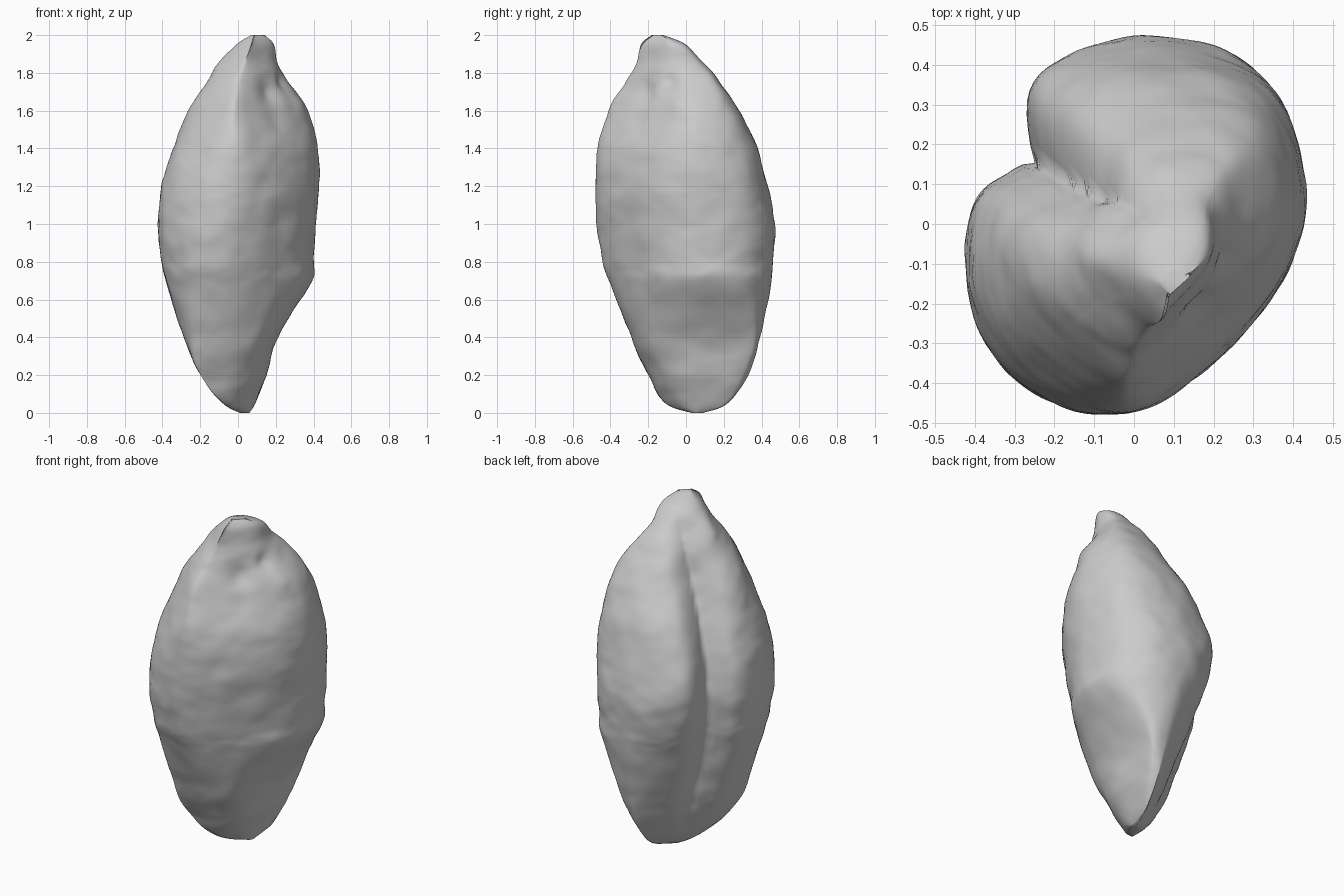
import bpy
import bmesh
import math
from mathutils import Vector, noise

cube = bpy.data.objects.get("Cube")
if cube:
    bpy.data.objects.remove(cube, do_unlink=True)

# Heights of the main cross-sections, in hundredths
HEIGHTS = [0, 5, 20, 40, 68, 80, 100, 120, 140, 160, 175, 185, 195, 200]

# Reach of the husk in eight compass directions at each height, in hundredths
REACH = {
    "east":      [6, 9, 15, 21, 38, 40, 41, 43, 42, 37, 27, 21, 19, 14],
    "northeast": [10, 21, 31, 39, 47, 48, 49, 48, 45, 38, 28, 18, 11, 0],
    "north":     [9, 22, 33, 39, 45, 46, 47, 43, 38, 28, 18, 10, 0, -12],
    "northwest": [3, 9, 17, 25, 35, 39, 44, 41, 33, 21, 13, 5, -4, -15],
    "west":      [-1, 8, 20, 29, 38, 41, 43, 41, 35, 27, 17, 11, 1, -7],
    "southwest": [-4, 13, 28, 36, 44, 47, 49, 47, 41, 33, 25, 17, 11, 6],
    "south":     [-3, 11, 20, 29, 40, 44, 47, 48, 47, 41, 32, 26, 24, 18],
    "southeast": [1, 6, 14, 23, 32, 34, 37, 39, 37, 30, 25, 22, 21, 18],
}
PROFILES = list(REACH.values())
STEPS = 8        # rings between two main heights
ROUNDING = 16    # points around each corner of a section

ALONG = Vector((1, 1)).normalized()     # broad axis of the kernel
ACROSS = Vector((1, -1)).normalized()   # thin axis, pointing away from the groove


def smooth_value(values, t):
    """Value of a smooth curve through evenly indexed values."""
    last = len(values) - 1
    i = min(int(t), last - 1)
    f = t - i
    a, b, c, d = (values[max(0, min(last, i + k))] for k in (-1, 0, 1, 2))
    tangent_b, tangent_c = (c - a) / 2, (d - b) / 2
    curve = (b + f * tangent_b
             + f * f * (3 * (c - b) - 2 * tangent_b - tangent_c)
             + f ** 3 * (2 * (b - c) + tangent_b + tangent_c))
    return curve / 100


def section(reach):
    """Rounded eight-sided outline touching the given reach on every side."""
    corners = []
    turn = math.pi / 4
    for k, h in enumerate(reach):
        normal = Vector((math.cos(k * turn), math.sin(k * turn)))
        side = Vector((-normal.y, normal.x))
        following = reach[(k + 1) % len(reach)]
        corners.append(normal * h + side * (following - h * math.cos(turn)) / math.sin(turn))
    outline = []
    for k, corner in enumerate(corners):
        start = (corners[k - 1] + corner) / 2
        end = (corner + corners[(k + 1) % len(corners)]) / 2
        for j in range(ROUNDING):
            f = j / ROUNDING
            outline.append(start * (1 - f) ** 2 + corner * 2 * f * (1 - f) + end * f * f)
    return outline


# Small hollows (positive) and swellings (negative): place, radius, depth
DENTS = [
    (Vector((0.15, -0.20, 1.68)), 0.07, 0.035),
    (Vector((0.24, -0.08, 1.75)), 0.05, 0.025),
    (Vector((0.20, -0.25, 1.54)), 0.05, 0.015),
    (Vector((0.32, -0.06, 1.63)), 0.05, -0.015),
    (Vector((0.36, -0.12, 0.7)), 0.1, -0.01),
]


def sculpt(flat, z, centre):
    """Press the groove, hollows and fine wrinkles into a surface point."""
    p = flat.copy()
    # long groove on the back, with a lower lip on its front side
    if (flat - centre).dot(ACROSS) < 0:
        depth = max(0, math.sin(math.pi * min(z / 1.95, 1) ** 1.4))
        groove_place = 0.06 - 0.13 * math.sin(math.pi * z / 2)
        d = flat.dot(ALONG) - groove_place
        press = 0.1 * math.exp(-(d / 0.09) ** 2) + 0.06 * math.exp(-abs(d) / 0.03)
        if d < 0:
            press += 0.06 * (math.exp(-(d / 0.2) ** 2) - math.exp(-(d / 0.06) ** 2))
        p += ACROSS * depth * press
    outward = flat - centre
    size = outward.length
    outward.normalize()
    # hollows around the germ
    place = Vector((flat.x, flat.y, z))
    for spot, radius, depth in DENTS:
        p -= outward * depth * math.exp(-((place - spot).length / radius) ** 2)
    # fine wrinkles
    ripple = noise.noise(Vector((flat.x * 7, flat.y * 7, z * 8)))
    ripple += 0.5 * noise.noise(Vector((flat.x * 12, flat.y * 12, z * 20)))
    return p + outward * ripple * 0.007 * min(1, size / 0.2)


# Kernel body, lofted ring by ring
bm = bmesh.new()
rings = []
count = (len(HEIGHTS) - 1) * STEPS
for r in range(count + 1):
    t = r / STEPS
    z = smooth_value(HEIGHTS, t)
    outline = section([smooth_value(profile, t) for profile in PROFILES])
    centre = sum(outline, Vector((0, 0))) / len(outline)
    points = [sculpt(p, z, centre) for p in outline]
    rings.append([bm.verts.new((p.x, p.y, z)) for p in points])

for lower, upper in zip(rings, rings[1:]):
    for i in range(len(lower)):
        j = (i + 1) % len(lower)
        bm.faces.new((lower[i], lower[j], upper[j], upper[i]))
bm.faces.new(rings[0][::-1])
bm.faces.new(rings[-1])
for face in bm.faces:
    face.smooth = True

mesh = bpy.data.meshes.new("kernel")
bm.to_mesh(mesh)
bm.free()

# Plain grey surface
grey = bpy.data.materials.new("plain_grey")
grey.use_nodes = True
colour = (0.6, 0.6, 0.6, 1)
grey.diffuse_color = colour
for node in grey.node_tree.nodes:
    if node.type == "BSDF_PRINCIPLED":
        node.inputs["Base Color"].default_value = colour
mesh.materials.append(grey)

kernel = bpy.data.objects.new("kernel", mesh)
bpy.context.collection.objects.link(kernel)
